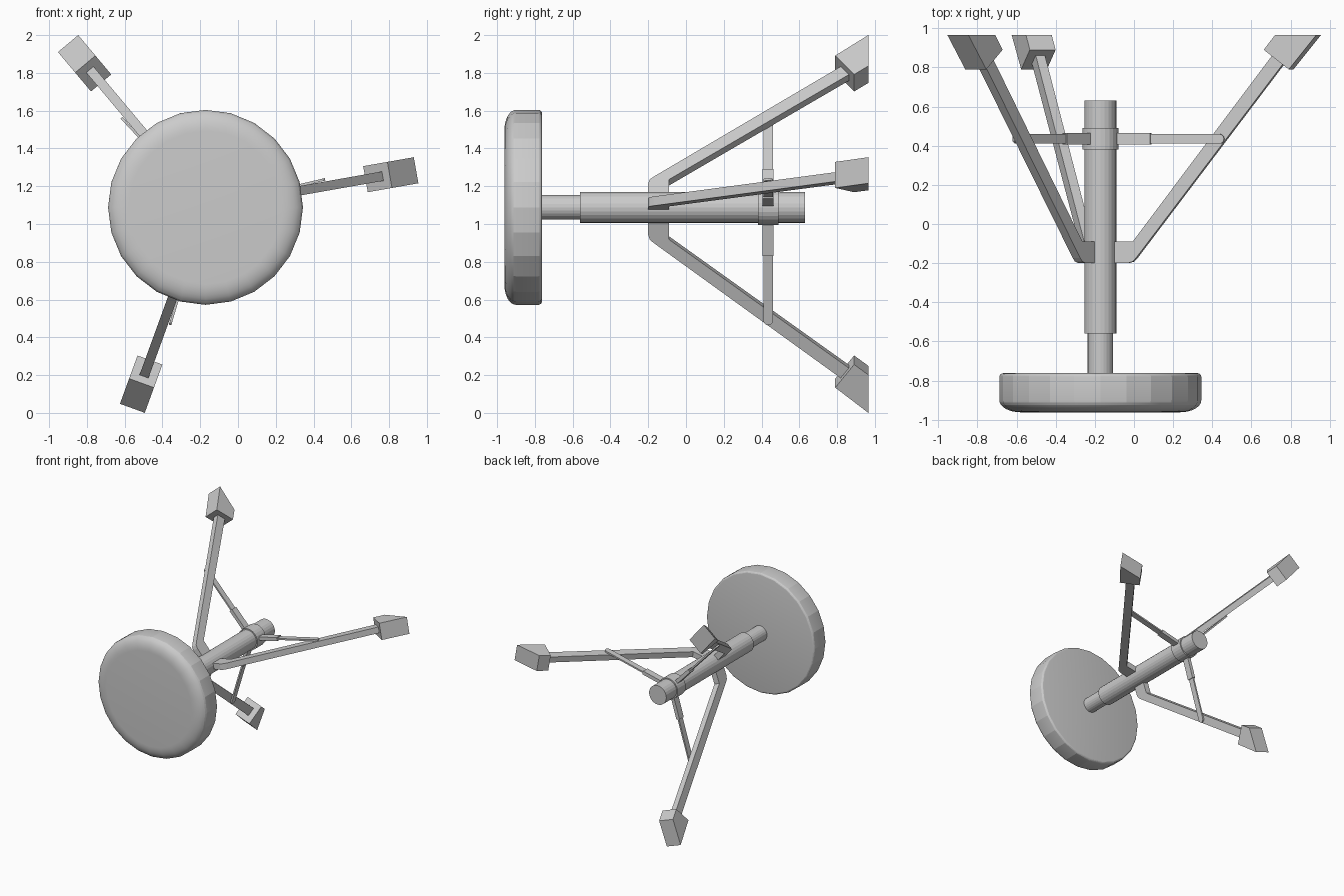
import bpy
import bmesh
from math import sin, cos, pi, radians
from mathutils import Vector

if "Cube" in bpy.data.objects:
    bpy.data.objects.remove(bpy.data.objects["Cube"])

CX, CZ = -0.172, 1.088          # main axis, running along y
LEG_ANGLES = (10, 130, 250)


def finish(name, bm):
    bmesh.ops.recalc_face_normals(bm, faces=bm.faces)
    mesh = bpy.data.meshes.new(name)
    bm.to_mesh(mesh)
    bm.free()
    obj = bpy.data.objects.new(name, mesh)
    bpy.context.collection.objects.link(obj)
    return obj


def lathe(name, profile, sides=24):
    """Closed solid from (radius, y) points turned about the main axis."""
    bm = bmesh.new()
    rings = []
    for r, y in profile:
        rings.append([bm.verts.new((CX + r * cos(2 * pi * i / sides), y,
                                    CZ + r * sin(2 * pi * i / sides)))
                      for i in range(sides)])
    for a, b in zip(rings, rings[1:]):
        for i in range(sides):
            j = (i + 1) % sides
            bm.faces.new((a[i], a[j], b[j], b[i]))
    bm.faces.new(rings[0])
    bm.faces.new(rings[-1])
    return finish(name, bm)


def prism(name, outline, thickness, angle):
    """(radial, y) outline at an angle round the axis, thickened sideways."""
    a = radians(angle)
    out = Vector((cos(a), 0, sin(a)))
    side = Vector((-sin(a), 0, cos(a))) * thickness / 2
    bm = bmesh.new()
    near, far = [], []
    for r, y in outline:
        p = Vector((CX, y, CZ)) + out * r
        near.append(bm.verts.new(p - side))
        far.append(bm.verts.new(p + side))
    bm.faces.new(near)
    bm.faces.new(far)
    for i in range(len(outline)):
        j = (i + 1) % len(outline)
        bm.faces.new((near[i], near[j], far[j], far[i]))
    return finish(name, bm)


# Round front pad: broad soft front edge, small soft back edge
R = 0.516
pad = [(R - 0.11 + 0.11 * sin(t * pi / 16), -0.90 - 0.062 * cos(t * pi / 16))
       for t in range(9)]
pad += [(R - 0.02 + 0.02 * cos(t * pi / 8), -0.782 + 0.02 * sin(t * pi / 8))
        for t in range(5)]
pad_obj = lathe("round_pad", pad)
bpy.context.view_layer.objects.active = pad_obj
pad_obj.select_set(True)
bpy.ops.object.shade_smooth_by_angle(angle=radians(14))

# Stepped centre shaft and sliding collar
lathe("plunger_rod", [(0.065, -0.775), (0.065, -0.55)])
lathe("main_tube", [(0.082, -0.56), (0.082, 0.63)])
lathe("strut_collar", [(0.092, 0.38), (0.092, 0.49)])

leg = [(0.05, -0.2), (0.145, -0.2), (0.172, -0.192), (0.19, -0.173),
       (0.965, 0.835), (0.91, 0.88), (0.172, -0.09), (0.05, -0.09)]
foot = [(0.86, 0.89), (0.99, 0.79), (1.132, 0.965), (0.918, 0.965)]
socket = [(0.07, 0.406), (0.265, 0.406), (0.265, 0.464), (0.07, 0.464)]
strut = [(0.2, 0.41), (0.2, 0.46)]
strut += [(0.625 + 0.025 * sin(t * pi / 6), 0.435 + 0.025 * cos(t * pi / 6))
          for t in range(7)]

# Three bent legs, each with a foot block and a brace
for n, ang in enumerate(LEG_ANGLES, 1):
    prism(f"leg_{n}", leg, 0.05, ang)
    prism(f"foot_{n}", foot, 0.14, ang)
    prism(f"strut_socket_{n}", socket, 0.03, ang + 3.2)
    prism(f"strut_{n}", strut, 0.013, ang + 3.2)
